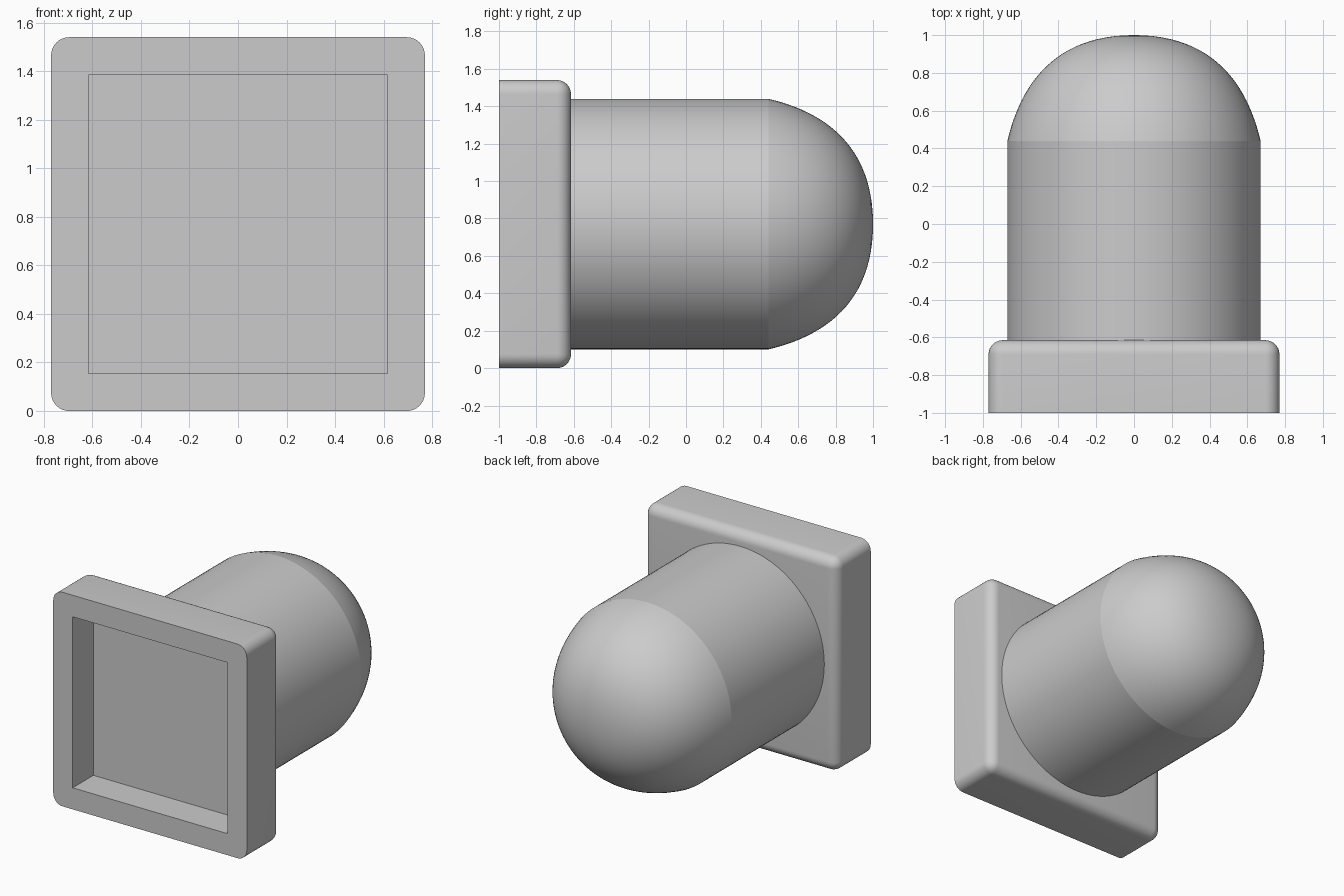
import bpy, bmesh, math
from mathutils import Vector, Matrix
from mathutils.geometry import interpolate_bezier

cube = bpy.data.objects.get("Cube")
if cube:
    bpy.data.objects.remove(cube, do_unlink=True)

grey = bpy.data.materials.new("plain grey")
grey.use_nodes = True
colour = (0.6, 0.6, 0.6, 1)
grey.diffuse_color = colour
grey.node_tree.nodes["Principled BSDF"].inputs["Base Color"].default_value = colour

HALF, FRONT, BACK, CENTRE_Z = 0.77, -1.0, -0.615, 0.77


def make_object(name, bm, angle):
    bmesh.ops.recalc_face_normals(bm, faces=bm.faces)
    mesh = bpy.data.meshes.new(name)
    bm.to_mesh(mesh)
    bm.free()
    mesh.materials.append(grey)
    obj = bpy.data.objects.new(name, mesh)
    bpy.context.collection.objects.link(obj)
    bpy.ops.object.select_all(action='DESELECT')
    obj.select_set(True)
    bpy.context.view_layer.objects.active = obj
    bpy.ops.object.shade_smooth_by_angle(angle=math.radians(angle))
    return obj


# Square base: every edge rounded except those around the flat front
bm = bmesh.new()
size = Matrix.Diagonal((2 * HALF, BACK - FRONT, 2 * HALF, 1))
place = Matrix.Translation((0, (FRONT + BACK) / 2, CENTRE_Z))
bmesh.ops.create_cube(bm, size=1, matrix=place @ size)
rounded = [e for e in bm.edges if any(v.co.y > BACK - 0.01 for v in e.verts)]
bmesh.ops.bevel(bm, geom=rounded, offset=0.075, segments=8, profile=0.5,
                affect='EDGES', clamp_overlap=True)

# Square recess sunk into the front
bm.normal_update()
front = min(bm.faces, key=lambda f: f.calc_center_median().y)
rim = front.verts[:]
bm.faces.remove(front)
corners = [(-1, -1), (1, -1), (1, 1), (-1, 1)]
mouth, floor = [[bm.verts.new((0.615 * x, y, CENTRE_Z + 0.615 * z)) for x, z in corners]
                for y in (FRONT, FRONT + 0.235)]
edges = []
for i in range(4):
    j = (i + 1) % 4
    bm.faces.new((mouth[i], mouth[j], floor[j], floor[i]))
    edges.append(bm.edges.get((mouth[i], mouth[j])))
bm.faces.new(floor)
edges += [e for v in rim for e in v.link_edges
          if e.is_boundary and e not in edges]
bmesh.ops.triangle_fill(bm, edges=list(set(edges)), use_beauty=True,
                        normal=Vector((0, -1, 0)))
make_object("recessed_base", bm, 30)

# Round post with a domed end, turned about the y axis
bm = bmesh.new()
dome = interpolate_bezier(Vector((0.67, 0.44, 0)), Vector((0.60, 0.74, 0)),
                          Vector((0.42, 1.0, 0)), Vector((0, 1.0, 0)), 25)
profile = [Vector((0.67, BACK - 0.02, 0))] + list(dome)
verts = [bm.verts.new(p) for p in profile]
chain = [bm.edges.new(pair) for pair in zip(verts, verts[1:])]
bmesh.ops.spin(bm, geom=verts + chain, cent=(0, 0, 0), axis=(0, 1, 0),
               angle=2 * math.pi, steps=96)
bmesh.ops.remove_doubles(bm, verts=bm.verts, dist=0.0005)
bmesh.ops.translate(bm, verts=bm.verts, vec=(0, 0, CENTRE_Z))
make_object("domed_post", bm, 12)
